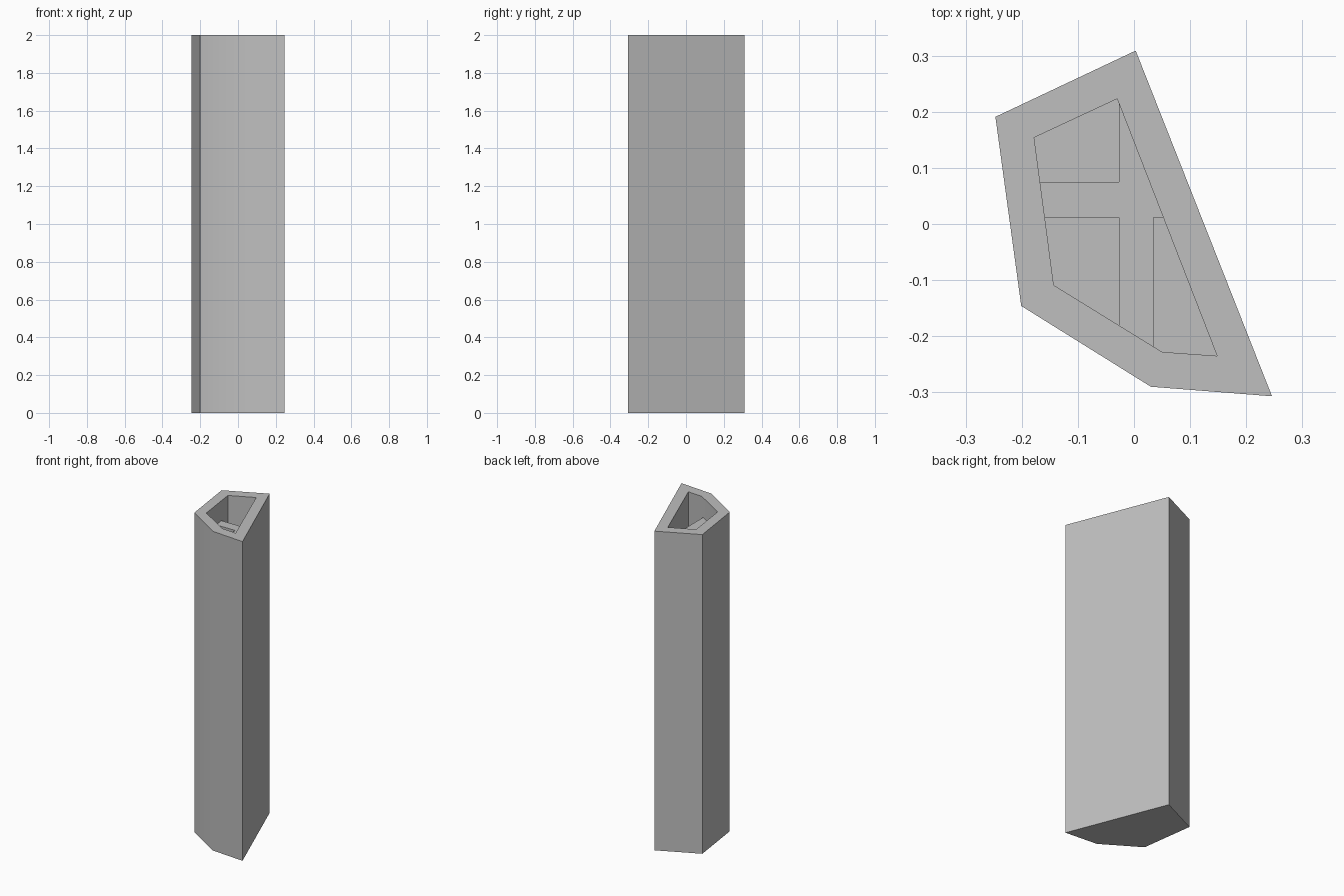
import bpy
import bmesh
import math
from mathutils import Vector

if "Cube" in bpy.data.objects:
    bpy.data.objects.remove(bpy.data.objects["Cube"], do_unlink=True)

HEIGHT = 2.0
FLOOR = 0.0625
DIVIDER_TOP = 1.875
STRIP_X = (-0.027, 0.035)
STRIP_Y = (0.012, 0.075)

# Plan outlines, listed counter-clockwise from above
OUTER = [(0.246, -0.307), (0.003, 0.309), (-0.247, 0.191), (-0.201, -0.146), (0.03, -0.29)]
INNER = [(0.148, -0.235), (-0.03, 0.223), (-0.178, 0.154), (-0.143, -0.109), (0.05, -0.228)]

grey = bpy.data.materials.new("plain grey")
grey.use_nodes = True
colour = (0.52, 0.52, 0.52, 1.0)
grey.diffuse_color = colour
grey.node_tree.nodes["Principled BSDF"].inputs["Base Color"].default_value = colour


def ring(bm, outline, z):
    return [bm.verts.new((x, y, z)) for x, y in outline]


def bridge(bm, a, b):
    n = len(a)
    for i in range(n):
        j = (i + 1) % n
        bm.faces.new((a[i], a[j], b[j], b[i]))


def finish(bm, name):
    bmesh.ops.recalc_face_normals(bm, faces=bm.faces)
    mesh = bpy.data.meshes.new(name)
    bm.to_mesh(mesh)
    bm.free()
    mesh.materials.append(grey)
    obj = bpy.data.objects.new(name, mesh)
    bpy.context.collection.objects.link(obj)
    bpy.ops.object.select_all(action="DESELECT")
    obj.select_set(True)
    bpy.context.view_layer.objects.active = obj
    bpy.ops.object.shade_smooth_by_angle(angle=math.radians(30))
    return obj


# Hollow body: outer walls, flat rim, inner walls and floor
bm = bmesh.new()
rings = [ring(bm, OUTER, 0), ring(bm, OUTER, HEIGHT),
         ring(bm, INNER, HEIGHT), ring(bm, INNER, FLOOR)]
for lower, upper in zip(rings, rings[1:]):
    bridge(bm, lower, upper)
bm.faces.new(rings[0])
bm.faces.new(rings[-1])
finish(bm, "container_body")

# Crossed dividers: slice the cavity plan, drop the open cells, raise the rest
bm = bmesh.new()
bm.faces.new(ring(bm, INNER, FLOOR))
for axis, strip in ((Vector((1, 0, 0)), STRIP_X), (Vector((0, 1, 0)), STRIP_Y)):
    for offset in strip:
        bmesh.ops.bisect_plane(bm, geom=bm.verts[:] + bm.edges[:] + bm.faces[:],
                               plane_co=axis * offset, plane_no=axis)


def is_cell(face):
    c = face.calc_center_median()
    return not (STRIP_X[0] < c.x < STRIP_X[1] or STRIP_Y[0] < c.y < STRIP_Y[1])


bmesh.ops.delete(bm, geom=[f for f in bm.faces if is_cell(f)], context="FACES")
inside = [e for e in bm.edges if len(e.link_faces) == 2]
bmesh.ops.dissolve_edges(bm, edges=inside, use_verts=False)
raised = bmesh.ops.extrude_face_region(bm, geom=bm.faces[:])["geom"]
bmesh.ops.translate(bm, vec=(0, 0, DIVIDER_TOP - FLOOR),
                    verts=[g for g in raised if isinstance(g, bmesh.types.BMVert)])
finish(bm, "cross_divider")
